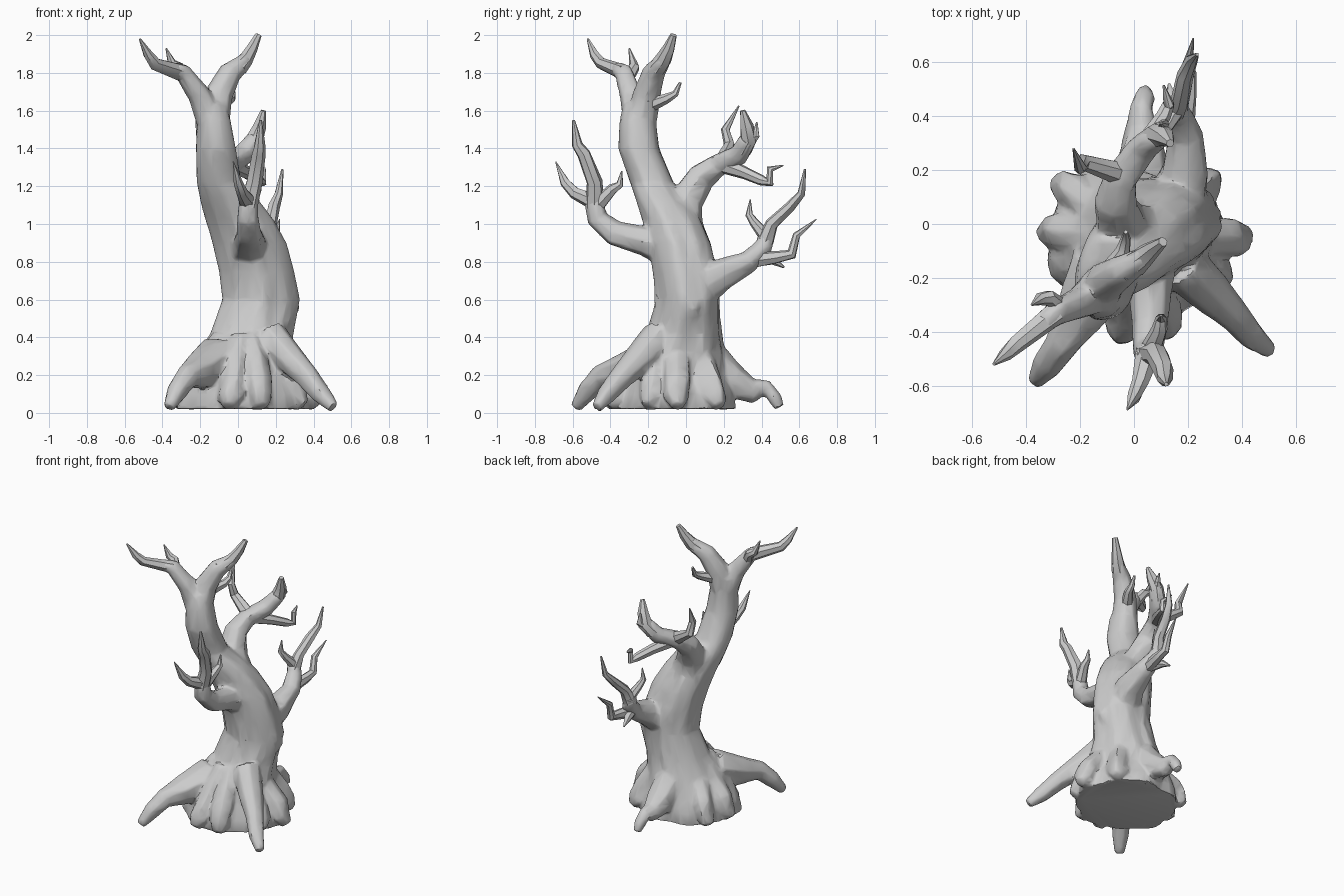
import bpy, bmesh, math, random
from mathutils import Vector, Quaternion

random.seed(4)


def loft(bm, rings):
    """Bridge closed rings of points and cap both ends."""
    vs = [[bm.verts.new((p[0], p[1], max(p[2], 0.0))) for p in r] for r in rings]
    n = len(vs[0])
    for a, b in zip(vs, vs[1:]):
        for i in range(n):
            j = (i + 1) % n
            bm.faces.new((a[i], a[j], b[j], b[i]))
    bm.faces.new(vs[0][::-1])
    bm.faces.new(vs[-1])


def limb(bm, pts, sides=8, rough=0.1):
    """Tapered crooked tube through (x, y, z, radius) points."""
    P = [Vector(p[:3]) for p in pts]
    tangent = Vector((0, 0, 1))
    q = Quaternion()
    rings = []
    for i, p in enumerate(P):
        t = Vector((0, 0, 0))
        if i > 0:
            t += (p - P[i - 1]).normalized()
        if i < len(P) - 1:
            t += (P[i + 1] - p).normalized()
        t.normalize()
        q = tangent.rotation_difference(t) @ q
        tangent = t
        ring = []
        for k in range(sides):
            a = math.tau * k / sides
            r = pts[i][3] * (1 + random.uniform(-rough, rough))
            ring.append(p + q @ Vector((math.cos(a) * r, math.sin(a) * r, 0)))
        rings.append(ring)
    loft(bm, rings)


def finish(bm, name, angle):
    bmesh.ops.recalc_face_normals(bm, faces=bm.faces)
    me = bpy.data.meshes.new(name)
    bm.to_mesh(me)
    bm.free()
    ob = bpy.data.objects.new(name, me)
    bpy.context.collection.objects.link(ob)
    bpy.ops.object.select_all(action='DESELECT')
    ob.select_set(True)
    bpy.context.view_layer.objects.active = ob
    if name == "trunk_and_roots":
        # fuse the overlapping pieces, soften the joints, reduce to facets
        m = ob.modifiers.new("fuse", 'REMESH')
        m.mode = 'VOXEL'
        m.voxel_size = 0.011
        m = ob.modifiers.new("soften", 'SMOOTH')
        m.factor, m.iterations = 0.5, 4
        m = ob.modifiers.new("facet", 'DECIMATE')
        m.ratio = 0.08
        for mod in list(ob.modifiers):
            bpy.ops.object.modifier_apply(modifier=mod.name)
    bpy.ops.object.shade_smooth_by_angle(angle=math.radians(angle))
    return ob


def twigs(name, *paths):
    bm = bmesh.new()
    for p in paths:
        limb(bm, p, 7)
    finish(bm, name, 40)


body = bmesh.new()

# trunk: lobed rings (z, cx, cy, rx, ry)
profile = [(0.02, .02, -.06, .34, .32), (0.1, .02, -.06, .33, .31), (0.2, .02, -.06, .285, .28),
           (0.32, .04, -.04, .245, .235), (0.42, .07, -.01, .215, .19), (0.6, .12, .015, .20, .162),
           (0.75, .10, 0, .195, .17), (0.9, .06, -.03, .19, .165), (1.02, .01, -.07, .175, .155),
           (1.12, -.04, -.12, .155, .14), (1.22, -.10, -.18, .118, .115), (1.4, -.115, -.25, .105, .108),
           (1.55, -.125, -.255, .088, .095), (1.64, -.14, -.25, .07, .08)]
rings = []
for z, cx, cy, rx, ry in profile:
    amp = 0.055 if z < 1.1 else 0.03
    ring = []
    for k in range(32):
        a = math.tau * k / 32
        f = 1 + amp * (0.6 * math.cos(5 * a + 1 + z) + 0.5 * math.cos(9 * a + 2 * z)) + random.uniform(-.02, .02)
        ring.append((cx + rx * f * math.cos(a), cy + ry * f * math.sin(a), z))
    rings.append(ring)
loft(body, rings)

# stubby buttress lumps round the foot
for deg, reach in [(2, .40), (42, .37), (75, .30), (118, .30), (145, .39), (175, .38),
                   (205, .33), (258, .38), (285, .37), (335, .35)]:
    c, s = math.cos(math.radians(deg)), math.sin(math.radians(deg))
    limb(body, [(.03 + c * r, -.06 + s * r, z, w) for r, z, w in
                [(.12, .40, .06), (.2, .27, .075), (reach - .09, .15, .075),
                 (reach - .045, .08, .065), (reach - .01, .035, .035)]], 8, 0.18)

# side knot and bark ridges up the trunk
limb(body, [(.2, .03, .42, .04), (.285, .03, .56, .045), (.255, .03, .70, .04), (.2, 0, .8, .03)])
limb(body, [(.1, -.2, .3, .04), (.14, -.13, .55, .035), (.12, -.14, .75, .035), (.06, -.15, .9, .04)])
limb(body, [(.0, .16, .3, .05), (.07, .14, .5, .04), (.06, .12, .75, .05), (.0, .05, .95, .05)])

# three long arching roots
limb(body, [(-.1, -.16, .28, .14), (-.2, -.34, .22, .095), (-.27, -.45, .19, .065),
            (-.32, -.52, .12, .055), (-.365, -.585, .03, .032)])
limb(body, [(.17, -.14, .40, .10), (.28, -.25, .28, .085), (.37, -.34, .19, .065),
            (.44, -.42, .10, .052), (.505, -.47, .03, .032)])
limb(body, [(.03, .12, .27, .11), (.03, .25, .16, .095), (.03, .36, .115, .062),
            (.03, .43, .135, .043), (.04, .47, .08, .038), (.04, .495, .03, .028)])

# crown fork
limb(body, [(-.13, -.25, 1.5, .085), (-.2, -.29, 1.68, .062), (-.29, -.33, 1.8, .05), (-.34, -.37, 1.825, .036)])
limb(body, [(-.13, -.25, 1.5, .085), (-.1, -.21, 1.68, .075), (-.04, -.17, 1.8, .06),
            (.03, -.13, 1.86, .045), (.05, -.11, 1.89, .035)])
# front bough
limb(body, [(.06, -.05, .86, .12), (.06, -.22, .91, .085), (.06, -.38, .95, .068),
            (.05, -.47, 1.03, .06), (.06, -.49, 1.14, .05)])
# upper back bough
limb(body, [(.02, -.04, .95, .14), (-.05, 0, 1.12, .10), (-.07, .08, 1.25, .078), (-.05, .17, 1.315, .062),
            (.03, .28, 1.37, .056), (.09, .33, 1.45, .048)])
# lower back bough
limb(body, [(.14, .04, .64, .12), (.19, .19, .735, .09), (.19, .33, .80, .065),
            (.16, .41, .88, .052), (.14, .43, .95, .042)])
finish(body, "trunk_and_roots", 35)

twigs("crown_left_twigs",
      [(-.29, -.33, 1.8, .044), (-.44, -.45, 1.85, .033), (-.475, -.485, 1.895, .026), (-.52, -.52, 1.98, .006)],
      [(-.27, -.32, 1.76, .04), (-.315, -.275, 1.83, .03), (-.35, -.28, 1.85, .024), (-.38, -.30, 1.93, .004)])
twigs("crown_right_twigs",
      [(.0, -.15, 1.83, .048), (.04, -.12, 1.87, .042), (.075, -.09, 1.93, .032), (.108, -.065, 2.0, .018)],
      [(-.06, -.19, 1.74, .045), (-.025, -.19, 1.845, .018)],
      [(-.1, -.19, 1.63, .04), (-.04, -.1, 1.665, .028), (-.03, -.055, 1.69, .02), (-.03, -.03, 1.75, .008)])
twigs("front_bough_twigs",
      [(.055, -.485, 1.09, .052), (.085, -.485, 1.22, .042), (.11, -.54, 1.37, .036),
       (.115, -.575, 1.42, .03), (.12, -.595, 1.55, .008)],
      [(.05, -.49, 1.12, .045), (.02, -.59, 1.165, .032), (.0, -.64, 1.22, .026), (-.025, -.69, 1.33, .003)],
      [(.06, -.47, 1.1, .04), (.095, -.39, 1.185, .028), (.1, -.35, 1.21, .02), (.1, -.34, 1.28, .004)])
twigs("upper_back_bough_twigs",
      [(.05, .3, 1.39, .05), (.09, .335, 1.45, .046), (.115, .32, 1.52, .035), (.135, .3, 1.6, .015)],
      [(.08, .33, 1.43, .035), (.11, .37, 1.47, .022), (.1, .375, 1.54, .004)],
      [(-.05, .19, 1.33, .045), (-.19, .23, 1.42, .03), (-.2, .21, 1.5, .024), (-.225, .28, 1.625, .004)],
      [(-.03, .2, 1.31, .045), (.05, .31, 1.27, .033), (.11, .4, 1.23, .028),
       (.13, .445, 1.22, .024), (.13, .445, 1.29, .02), (.11, .515, 1.31, .004)])
twigs("lower_back_bough_twigs",
      [(.15, .42, .91, .046), (.17, .455, 1.0, .036), (.19, .55, 1.09, .03), (.215, .61, 1.16, .022), (.235, .63, 1.29, .006)],
      [(.15, .42, .94, .035), (.12, .36, 1.01, .024), (.105, .335, 1.05, .02), (.11, .34, 1.13, .003)],
      [(.18, .36, .81, .045), (.2, .48, .825, .034), (.205, .56, .84, .028), (.2, .585, .94, .022), (.22, .69, 1.025, .003)],
      [(.17, .38, .81, .035), (.14, .46, .81, .025), (.13, .52, .77, .005)])
